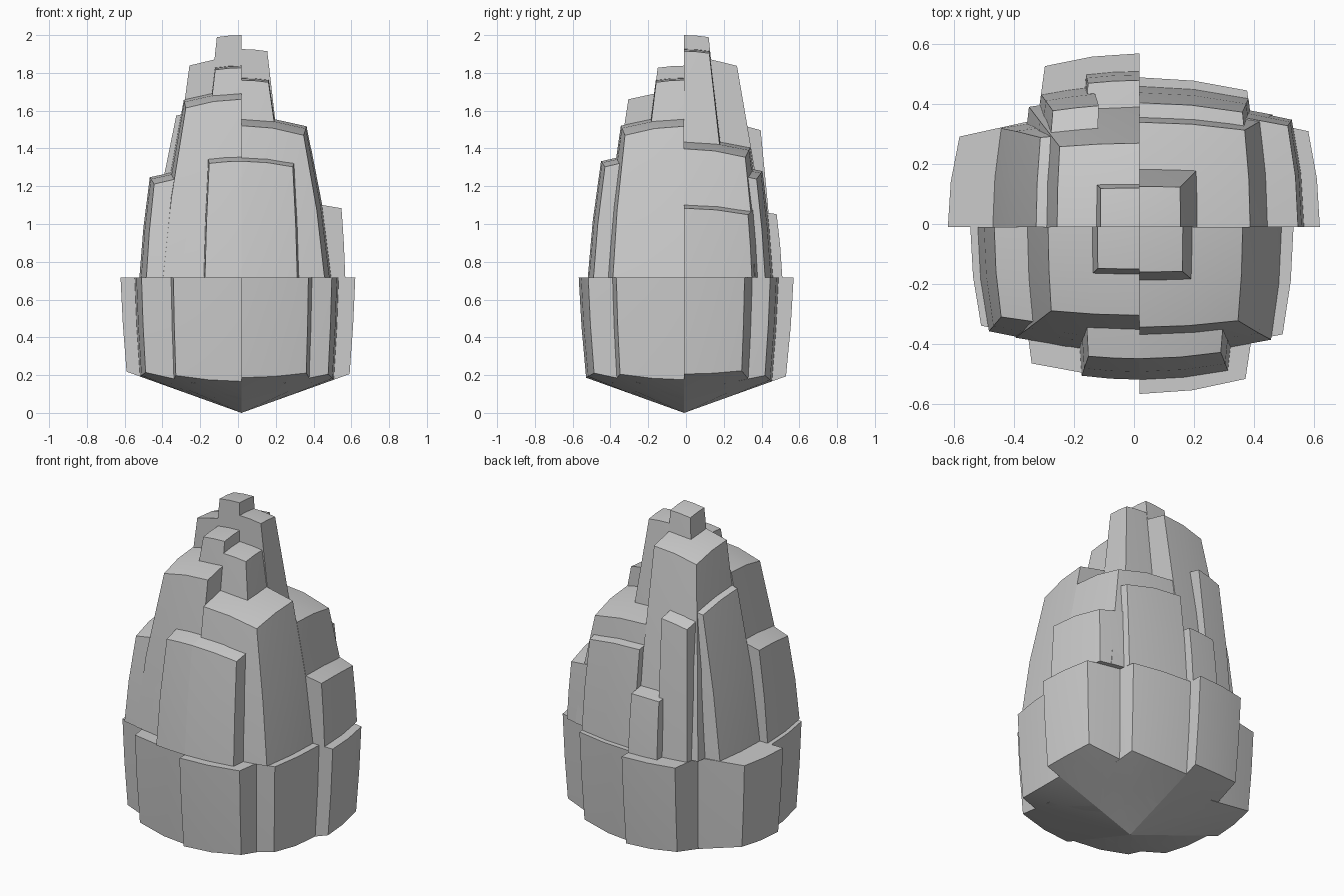
import bpy, bmesh
from math import hypot
from mathutils import Vector

if "Cube" in bpy.data.objects:
    bpy.data.objects.remove(bpy.data.objects["Cube"])

PIVOT = Vector((0.018, -0.01, 0.718))   # where all eight octants meet


def block(name, sx, sy, sz, xb, yb, xt, yt, h, inner=0.0):
    """Bulged box growing from the pivot: base extents, tip extents, height.
    inner = fraction of the width at which the block starts."""
    bm = bmesh.new()
    bmesh.ops.create_cube(bm, size=1)
    bmesh.ops.subdivide_edges(bm, edges=bm.edges[:], cuts=1, use_grid_fill=True)
    for v in bm.verts:
        a, b, u = (c + 0.5 for c in v.co)
        a = inner + (1 - inner) * a
        w = u ** 1.4
        x = a * (xb + (xt - xb) * w)
        y = b * (yb + (yt - yb) * w)
        px, py = x * (1 - 0.4 * y * y), y * (1 - 0.55 * x * x)
        if sz > 0:      # domed tops
            fall = 0.5 * (x * x + y * y)
        else:           # conical underside
            fall = 0.5 * hypot(px, py)
        v.co = PIVOT + Vector((sx * px, sy * py, sz * h * u * (1 - fall)))
    bmesh.ops.recalc_face_normals(bm, faces=bm.faces)
    me = bpy.data.meshes.new(name)
    bm.to_mesh(me)
    bm.free()
    me.shade_smooth()
    me.set_sharp_from_angle(angle=0.5)
    ob = bpy.data.objects.new(name, me)
    bpy.context.collection.objects.link(ob)


# upper blocks: base x, base y, tip x, tip y, height (, inner start)
front_left = {
    "column": (.25, .25, .14, .14, 1.12),
    "core": (.445, .415, .305, .295, .985),
    "shoulder": (.54, .415, .485, .345, .60),
    "front_plate": (.215, .51, .185, .44, .68),
}
front_right = {
    "column": (.27, .26, .145, .15, 1.055),
    "core": (.475, .43, .345, .335, .85),
    "front_plate": (.33, .51, .295, .44, .68),
}
back_right = {
    "column": (.25, .25, .137, .135, 1.208),
    "core": (.48, .43, .37, .35, .73),
    "side_plate": (.55, .43, .53, .40, .425),
    "back_plate": (.40, .47, .37, .415, .615),
}
back_left = {
    "column": (.24, .24, .13, .13, 1.282),
    "core": (.40, .44, .275, .28, 1.165),
    "side_plate": (.49, .38, .345, .32, .91),
    "back_plate": (.36, .475, .31, .41, .86, .47),
    "low_back_plate": (.20, .52, .19, .49, .38),
}

# lower blocks: side plate x, y then end plate x, y
quadrants = {
    "front_left": (-1, -1, front_left, (.565, .40), (.40, .50)),
    "front_right": (1, -1, front_right, (.515, .42), (.405, .558)),
    "back_right": (1, 1, back_right, (.603, .40), (.40, .50)),
    "back_left": (-1, 1, back_left, (.64, .39), (.365, .58)),
}

for quad, (sx, sy, upper, side, end) in quadrants.items():
    for part, dims in upper.items():
        block(f"{quad}_upper_{part}", sx, sy, 1, *dims)
    for part, (x, y) in (("side", side), ("end", end)):
        block(f"{quad}_lower_{part}", sx, sy, -1, x, y, x * .95, y * .93, PIVOT.z)
